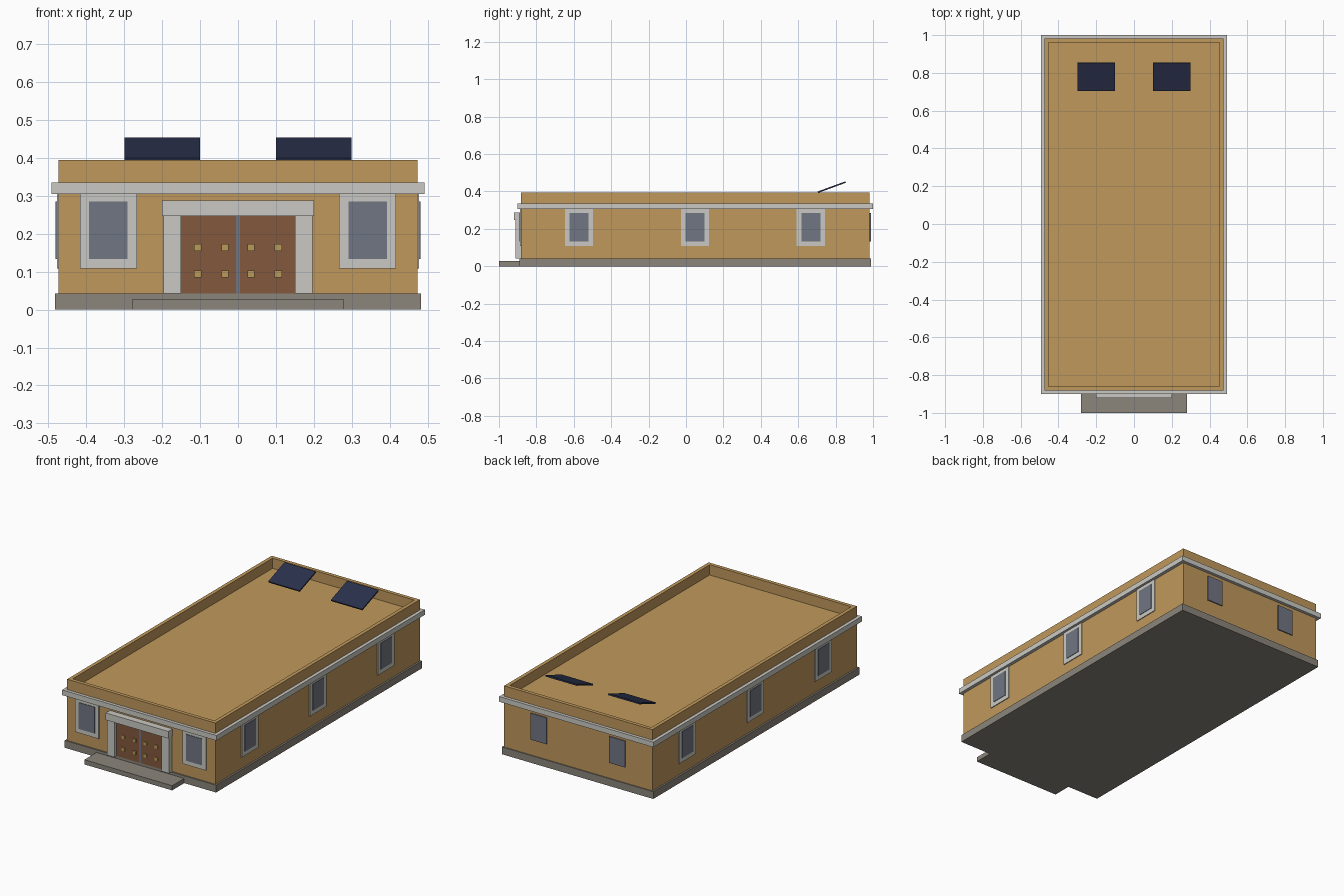
import bpy, bmesh, math

if "Cube" in bpy.data.objects:
    bpy.data.objects.remove(bpy.data.objects["Cube"])


def mat(name, r, g, b):
    # sRGB 0-255 to a linear flat colour
    m = bpy.data.materials.new(name)
    lin = [((c / 255 + 0.055) / 1.055) ** 2.4 for c in (r, g, b)]
    m.diffuse_color = (*lin, 1)
    m.use_nodes = True
    m.node_tree.nodes["Principled BSDF"].inputs["Base Color"].default_value = m.diffuse_color
    return m


WALL = mat("tan_wall", 192, 153, 92)
TRIM = mat("pale_stone", 202, 201, 195)
BASE = mat("grey_stone", 139, 134, 124)
DOOR = mat("brown_wood", 130, 88, 61)
GLASS = mat("blue_grey_glass", 113, 118, 131)
PANEL = mat("navy_panel", 42, 49, 75)
BRASS = mat("brass", 186, 154, 88)


def box(name, x, y, z, material):
    """Box from (min, max) ranges on each axis."""
    bm = bmesh.new()
    bmesh.ops.create_cube(bm, size=1)
    for v in bm.verts:
        v.co = [r[0] if c < 0 else r[1] for c, r in zip(v.co, (x, y, z))]
    me = bpy.data.meshes.new(name)
    bm.to_mesh(me)
    bm.free()
    me.materials.append(material)
    ob = bpy.data.objects.new(name, me)
    bpy.context.collection.objects.link(ob)
    return ob


# Plinth, front step and cornice
box("plinth", (-0.483, 0.483), (-0.89, 0.988), (0, 0.042), BASE)
box("front_step", (-0.28, 0.28), (-1.0, -0.88), (0, 0.027), BASE)
box("cornice", (-0.492, 0.492), (-0.9, 1.0), (0.305, 0.335), TRIM)

# Walls with a sunken flat roof inside the parapet
walls = box("walls", (-0.473, 0.473), (-0.882, 0.982), (0.042, 0.395), WALL)
bm = bmesh.new()
bm.from_mesh(walls.data)
bm.normal_update()
top = max(bm.faces, key=lambda f: f.calc_center_median().z)
bmesh.ops.inset_region(bm, faces=[top], thickness=0.03)
ring = list(top.edges)
low = bmesh.ops.extrude_face_region(bm, geom=[top])
for v in low["geom"]:
    if isinstance(v, bmesh.types.BMVert):
        v.co.z = 0.336
if top.is_valid:
    bmesh.ops.delete(bm, geom=[top], context='FACES_ONLY')
bmesh.ops.recalc_face_normals(bm, faces=bm.faces)
bm.to_mesh(walls.data)
bm.free()


def around(c, w):
    return (c - w / 2, c + w / 2)


FRAME_Z, GLASS_Z = (0.108, 0.308), (0.133, 0.285)

for s, side in ((-1, "left"), (1, "right")):
    # Front windows
    cx = s * 0.342
    box(f"front_window_frame_{side}", around(cx, 0.15), (-0.888, -0.88), FRAME_Z, TRIM)
    box(f"front_window_glass_{side}", around(cx, 0.102), (-0.891, -0.885), GLASS_Z, GLASS)
    # Side windows
    for i, cy in enumerate((-0.572, 0.048, 0.668)):
        fx = sorted((s * 0.471, s * 0.478))
        gx = sorted((s * 0.474, s * 0.481))
        box(f"side_window_frame_{side}_{i}", fx, around(cy, 0.152), FRAME_Z, TRIM)
        box(f"side_window_glass_{side}_{i}", gx, around(cy, 0.102), GLASS_Z, GLASS)
    # Unframed back windows
    box(f"back_window_{side}", around(s * 0.25, 0.102), (0.98, 0.988), GLASS_Z, GLASS)
    # Door leaf, brass studs and door jamb
    box(f"door_{side}", sorted((s * 0.005, s * 0.15)), (-0.892, -0.88), (0.042, 0.247), DOOR)
    for i, kx in enumerate((0.034, 0.106)):
        for j, kz in enumerate((0.094, 0.164)):
            box(f"door_stud_{side}_{i}_{j}", around(s * kx, 0.019), (-0.897, -0.89),
                around(kz, 0.019), BRASS)
    box(f"door_jamb_{side}", sorted((s * 0.15, s * 0.197)), (-0.912, -0.88), (0.042, 0.248), TRIM)
    # Tilted roof panel
    p = box(f"solar_panel_{side}", (-0.1, 0.1), (-0.079, 0.079), (-0.004, 0.004), PANEL)
    p.location = (s * 0.2, 0.779, 0.423)
    p.rotation_euler.x = math.radians(20)

# Door centre strip and lintel
box("door_centre_strip", (-0.005, 0.005), (-0.893, -0.88), (0.042, 0.247), GLASS)
box("door_lintel", (-0.2, 0.2), (-0.92, -0.88), (0.247, 0.288), TRIM)
